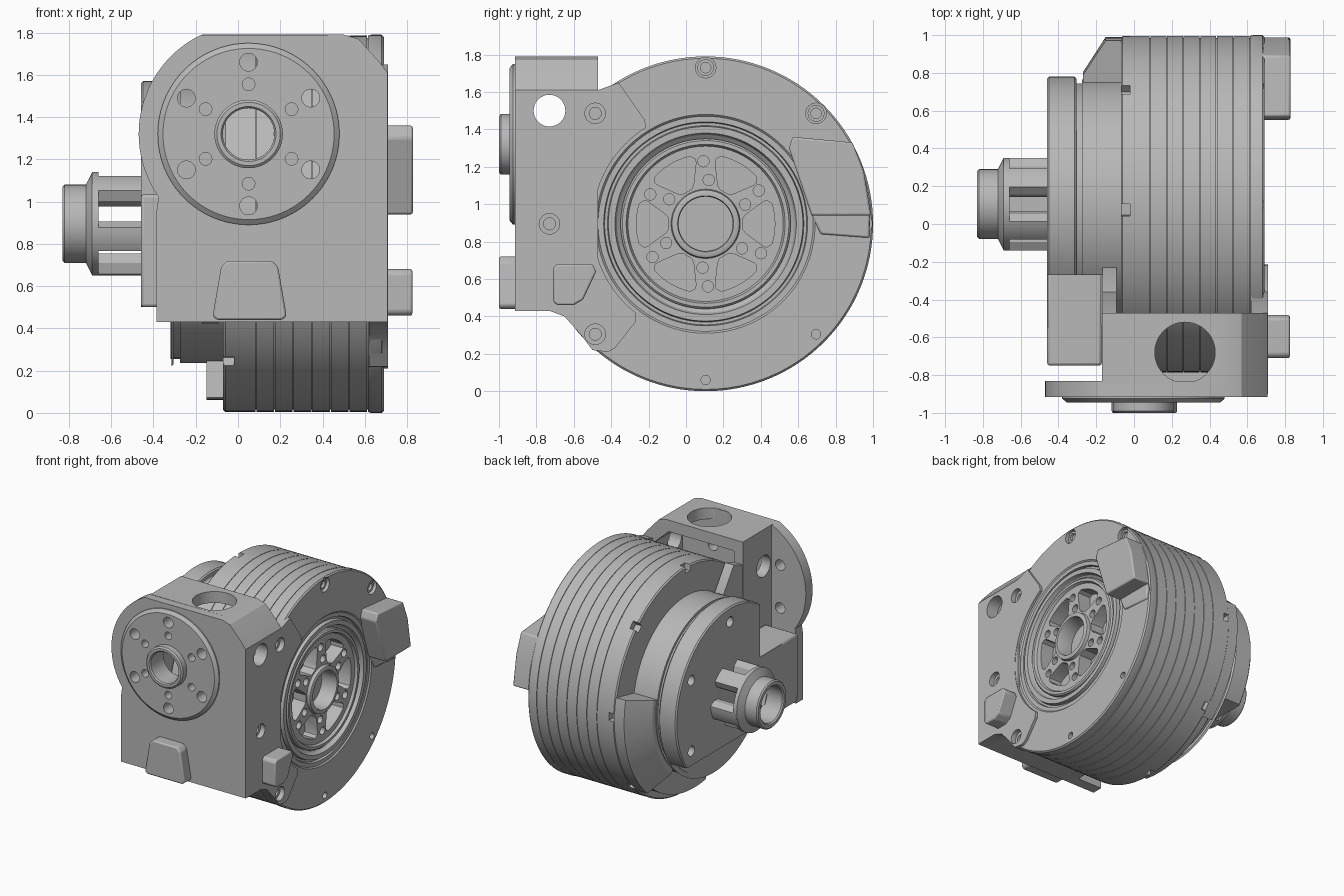
import bpy, bmesh, math
from mathutils import Vector

if "Cube" in bpy.data.objects:
    bpy.data.objects.remove(bpy.data.objects["Cube"], do_unlink=True)

metal = bpy.data.materials.new("satin grey metal")
metal.use_nodes = True
metal.diffuse_color = (0.48, 0.48, 0.48, 1)
metal.node_tree.nodes["Principled BSDF"].inputs["Base Color"].default_value = (0.48, 0.48, 0.48, 1)

CY, CZ = 0.105, 0.895        # main axle, running along x
FX, FZ = 0.05, 1.32          # front flange axis, running along y


def finish(name, bm):
    bmesh.ops.remove_doubles(bm, verts=bm.verts, dist=1e-5)
    bmesh.ops.recalc_face_normals(bm, faces=bm.faces)
    mesh = bpy.data.meshes.new(name)
    bm.to_mesh(mesh)
    bm.free()
    mesh.materials.append(metal)
    ob = bpy.data.objects.new(name, mesh)
    bpy.context.collection.objects.link(ob)
    return ob


def activate(ob):
    bpy.ops.object.select_all(action='DESELECT')
    ob.select_set(True)
    bpy.context.view_layer.objects.active = ob


def polar(r, deg, c=(CY, CZ)):
    a = math.radians(deg)
    return (c[0] + r * math.cos(a), c[1] + r * math.sin(a))


def arc(r, start, end, n=24, c=(CY, CZ)):
    return [polar(r, start + (end - start) * i / n, c) for i in range(n + 1)]


def circle(r, c=(CY, CZ), n=32):
    return arc(r, 0, 360, n, c)[:-1]


def rect(a, b, c, d):
    return [(a, c), (b, c), (b, d), (a, d)]


def prisms(name, axis, solids):
    """Extrude each (outline, low, high) along an axis into one object."""
    place = {'x': lambda p, t: (t, p[0], p[1]),
             'y': lambda p, t: (p[0], t, p[1]),
             'z': lambda p, t: (p[0], p[1], t)}[axis]
    bm = bmesh.new()
    for pts, low, high in solids:
        a = [bm.verts.new(place(p, low)) for p in pts]
        b = [bm.verts.new(place(p, high)) for p in pts]
        bm.faces.new(a)
        bm.faces.new(b[::-1])
        for i in range(len(a)):
            j = (i + 1) % len(a)
            bm.faces.new((a[j], a[i], b[i], b[j]))
    return finish(name, bm)


def lathe(name, profile, axis='x', sides=96):
    """Spin (position, radius) pairs round the main axle or the front axis."""
    bm = bmesh.new()
    if axis == 'x':
        cent, direction = Vector((0, CY, CZ)), Vector((1, 0, 0))
        vs = [bm.verts.new((t, CY + r, CZ)) for t, r in profile]
    else:
        cent, direction = Vector((FX, 0, FZ)), Vector((0, 1, 0))
        vs = [bm.verts.new((FX + r, t, FZ)) for t, r in profile]
    edges = [bm.edges.new(pair) for pair in zip(vs, vs[1:])]
    bmesh.ops.spin(bm, geom=vs + edges, cent=cent, axis=direction,
                   angle=2 * math.pi, steps=sides, use_merge=False)
    return finish(name, bm)


def cut(ob, cutter, keep=False):
    activate(ob)
    mod = ob.modifiers.new("cut", 'BOOLEAN')
    mod.operation, mod.solver, mod.object = 'DIFFERENCE', 'EXACT', cutter
    bpy.ops.object.modifier_apply(modifier=mod.name)
    if not keep:
        bpy.data.objects.remove(cutter, do_unlink=True)


def bevel(ob, width):
    mod = ob.modifiers.new("edge bevel", 'BEVEL')
    mod.width, mod.segments, mod.limit_method = width, 2, 'ANGLE'


# Finned drum with end plate and a deep recess for the rotor
profile = [(-0.07, 0), (-0.07, 0.88), (-0.06, 0.89)]
for i in range(7):
    x = 0.085 + 0.088 * i
    profile += [(x - 0.002, 0.89), (x - 0.002, 0.88), (x + 0.002, 0.88), (x + 0.002, 0.89)]
profile += [(0.63, 0.895), (0.68, 0.895), (0.69, 0.885), (0.69, 0.585), (0.68, 0.575),
            (0.68, 0.545), (0.66, 0.54), (0.66, 0.525), (0.69, 0.52), (0.69, 0.485),
            (0.66, 0.475), (0.64, 0.45), (0.52, 0.45), (0.52, 0)]
drum = lathe("finned_drum", profile, sides=128)
bolts = [polar(0.835, 45 * k) for k in range(8)]
cut(drum, prisms("drum_bolt_holes", 'x',
    [(circle(0.055 if k < 6 else 0.025, bolts[k], 24), 0.65, 0.75) for k in range(8)]))
drum_screws = prisms("drum_screws", 'x',
    [(circle(0.045, bolts[k], 24), 0.6, 0.67) for k in (0, 1, 2)])
cut(drum_screws, prisms("screw_sockets", 'x',
    [(circle(0.028, bolts[k], 24), 0.62, 0.75) for k in (0, 1, 2)]))

# Small notches round the rear rim
notches = []
for k in range(8):
    a = 45 * k + 2
    notches.append(([polar(0.84, a - 2), polar(0.95, a - 2), polar(0.95, a + 2), polar(0.84, a + 2)], -0.1, -0.02))
cut(drum, prisms("rim_notches", 'x', notches))

# Rotor with six trapezoid pockets and paired holes
rotor = lathe("spoked_rotor", [(0.5, 0), (0.5, 0.455), (0.67, 0.455), (0.68, 0.445), (0.68, 0.425),
                               (0.66, 0.415), (0.66, 0.185), (0.685, 0.18), (0.69, 0.17),
                               (0.69, 0.15), (0.68, 0.145), (0.56, 0.145), (0.56, 0)])
pockets = []
for k in range(6):
    a = 60 * k
    pockets.append((arc(0.37, a - 17, a + 17, 8) + [polar(0.35, a + 21), polar(0.33, a + 21), polar(0.22, a + 13),
                    polar(0.2, a + 8), polar(0.2, a - 8), polar(0.22, a - 13), polar(0.33, a - 21), polar(0.35, a - 21)],
                    0.55, 0.75))
    for r, b in ((0.235, a + 26), (0.335, a + 32)):
        pockets.append((circle(0.03, polar(r, b), 20), 0.58, 0.75))
cut(rotor, prisms("rotor_pockets", 'x', pockets))

# Rear bearing collar and flange, flat along the bottom and open towards the housing
collar = lathe("rear_collar", [(-0.32, 0), (-0.32, 0.64), (-0.275, 0.64), (-0.275, 0.66), (-0.06, 0.66), (-0.06, 0)])
flange = lathe("rear_flange", [(-0.46, 0), (-0.46, 0.665), (-0.45, 0.675), (-0.315, 0.675),
                               (-0.305, 0.665), (-0.305, 0)])
cut(flange, prisms("flange_trim", 'x', [(rect(-1, 1, -0.2, 0.5), -0.6, -0.315)]))
corner = prisms("corner_trim", 'x', [(rect(-1, -0.27, 1.03, 1.7), -0.6, -0.1)])
cut(flange, corner, True)
cut(collar, corner)
cut(flange, prisms("flange_holes", 'x',
    [(circle(0.04, polar(0.56, 60 * k + 30), 24), -0.6, -0.4) for k in (0, 1, 2, 5)]))

# Arm joining the flange to the front plate
arm = prisms("rear_arm", 'x', [(rect(-0.75, -0.25, 0.5, 1.035), -0.46, -0.17)])
bevel(arm, 0.015)

# Curved cover on the lower rear rim, sloping inward at its outer edge
cover = prisms("rear_rim_cover", 'x', [
    (arc(0.885, -48, 12) + arc(0.64, 12, -48), -0.15, -0.06),
    (arc(0.885, -48, 12) + arc(0.64, 12, -48), -0.27, -0.15),
    (arc(0.835, -100, -48) + arc(0.64, -48, -100), -0.15, -0.06)])
for v in cover.data.vertices:
    if v.co.x < -0.2 and math.hypot(v.co.y - CY, v.co.z - CZ) > 0.7:
        v.co.y = CY + (v.co.y - CY) * 0.79
        v.co.z = CZ + (v.co.z - CZ) * 0.79

# Open splined hub: five posts, tapered end and hollow nose
hub_end = lathe("hub_nose", [(-0.66, 0.15), (-0.82, 0.14), (-0.83, 0.15), (-0.83, 0.175), (-0.82, 0.185),
                             (-0.72, 0.185), (-0.715, 0.195), (-0.69, 0.245), (-0.66, 0.245),
                             (-0.66, 0.15)], sides=64)
posts = []
for k in range(5):
    a = 72 * k - 90
    posts.append((arc(0.245, a - 14, a + 14, 8) + [polar(0.2, a + 21), polar(0.15, a + 21),
                  polar(0.15, a - 21), polar(0.2, a - 21)], -0.68, -0.44))
hub_posts = prisms("hub_posts", 'x', posts)

# Front plate with rounded shoulder
chamfer = [(0.707, 0.43), (0.707, 1.61), (0.67, 1.66), (0.57, 1.77), (0.5, 1.79)]
plate = prisms("front_plate", 'y', [(chamfer + arc(0.52, 116, 215, 32, (FX, FZ)) +
                                    [(-0.385, 0.96), (-0.385, 0.43)], -0.915, -0.83)])
# Hollow gearbox housing behind the plate, open towards the drum
housing = prisms("gearbox_housing", 'y', [(chamfer + [(-0.17, 1.79), (-0.17, 0.43)], -0.85, -0.47)])
cut(housing, prisms("housing_cavity", 'y',
    [([(-0.09, 0.5), (0.61, 0.5), (0.61, 1.58), (0.48, 1.7), (-0.09, 1.7)], -0.95, -0.3)]))
# Side cheeks wrapping the drum
upper = [(-0.84, 1.61), (-0.47, 1.61), (-0.36, 1.65), (-0.22, 1.45), (-0.215, 1.41)] + arc(0.605, 122, 232)
lower = [(-0.27, 0.37), (-0.38, 0.23), (-0.42, 0.21), (-0.5, 0.22),
         (-0.56, 0.3), (-0.65, 0.4), (-0.73, 0.43)]
left_cheek = prisms("left_cheek", 'x', [([(-0.9, 0.43), (-0.9, 1.61)] + upper + lower, 0.62, 0.71)])
right_cheek = prisms("right_cheek", 'x', [([(-0.84, 0.43)] + upper, -0.168, -0.092)])

# Holes through the housing
side_hole = prisms("side_hole", 'x', [(circle(0.085, (-0.73, 1.5)), -0.9, 0.9)])
cut(right_cheek, side_hole, True)
bolt_cutters = [prisms("cheek_bolt_holes", 'x', [(circle(r, p, 24), depth, 0.8) for p in
                       (bolts[3], bolts[4], bolts[5])]) for r, depth in ((0.055, 0.67), (0.032, 0.64))]
for ob in (housing, left_cheek):
    for cutter in [side_hole] + bolt_cutters:
        cut(ob, cutter, True)
for cutter in [side_hole] + bolt_cutters:
    bpy.data.objects.remove(cutter, do_unlink=True)
cut(housing, prisms("top_hole", 'z', [(circle(0.16, (0.27, -0.68), 48), 1.6, 1.95)]))

# Front output disc with bolt circle and hollow boss
disc = lathe("output_disc", [(-0.9, 0), (-0.9, 0.43), (-0.925, 0.43), (-0.945, 0.405), (-0.945, 0)], 'y')
boss = lathe("output_boss", [(-0.9, 0.122), (-0.99, 0.122), (-1.0, 0.13), (-1.0, 0.15), (-0.99, 0.162),
                             (-0.9, 0.162), (-0.9, 0.122)], 'y', 64)
holes = [(circle(0.122, (FX, FZ), 48), -1.1, -0.8)]
for k in range(6):
    a = 60 * k + 30
    holes.append((circle(0.042, polar(0.34, a, (FX, FZ)), 24), -1.1, -0.8))
    holes.append((circle(0.03, polar(0.235, a, (FX, FZ)), 20), -1.1, -0.88))
drill = prisms("disc_holes", 'y', holes)
cut(plate, drill, True)
cut(disc, drill)

# Connector lugs
front_lug = prisms("front_lug", 'y', [([(-0.12, 0.46), (-0.1, 0.44), (0.21, 0.44), (0.23, 0.46),
                                       (0.19, 0.69), (0.16, 0.72), (-0.05, 0.72), (-0.08, 0.69)], -1.0, -0.9)])
side_lug = prisms("side_lug", 'x', [([(-0.71, 0.48), (-0.69, 0.46), (-0.6, 0.46), (-0.55, 0.49),
                                     (-0.48, 0.64), (-0.5, 0.68), (-0.69, 0.68), (-0.71, 0.66)], 0.69, 0.825)])
rear_lug = prisms("rear_lug", 'x', [
    ([(0.55, 1.3), (0.57, 1.36), (0.89, 1.33), (0.95, 1.18), (0.99, 0.94), (0.67, 0.94)], 0.67, 0.828),
    ([(0.67, 0.95), (0.98, 0.95), (0.98, 0.82), (0.72, 0.84)], 0.67, 0.7)])
for ob in (front_lug, side_lug, rear_lug):
    bevel(ob, 0.01)

for ob in [o for o in bpy.context.scene.objects if o.type == 'MESH' and metal.name in o.data.materials]:
    activate(ob)
    bpy.ops.object.shade_smooth_by_angle(angle=math.radians(30))
